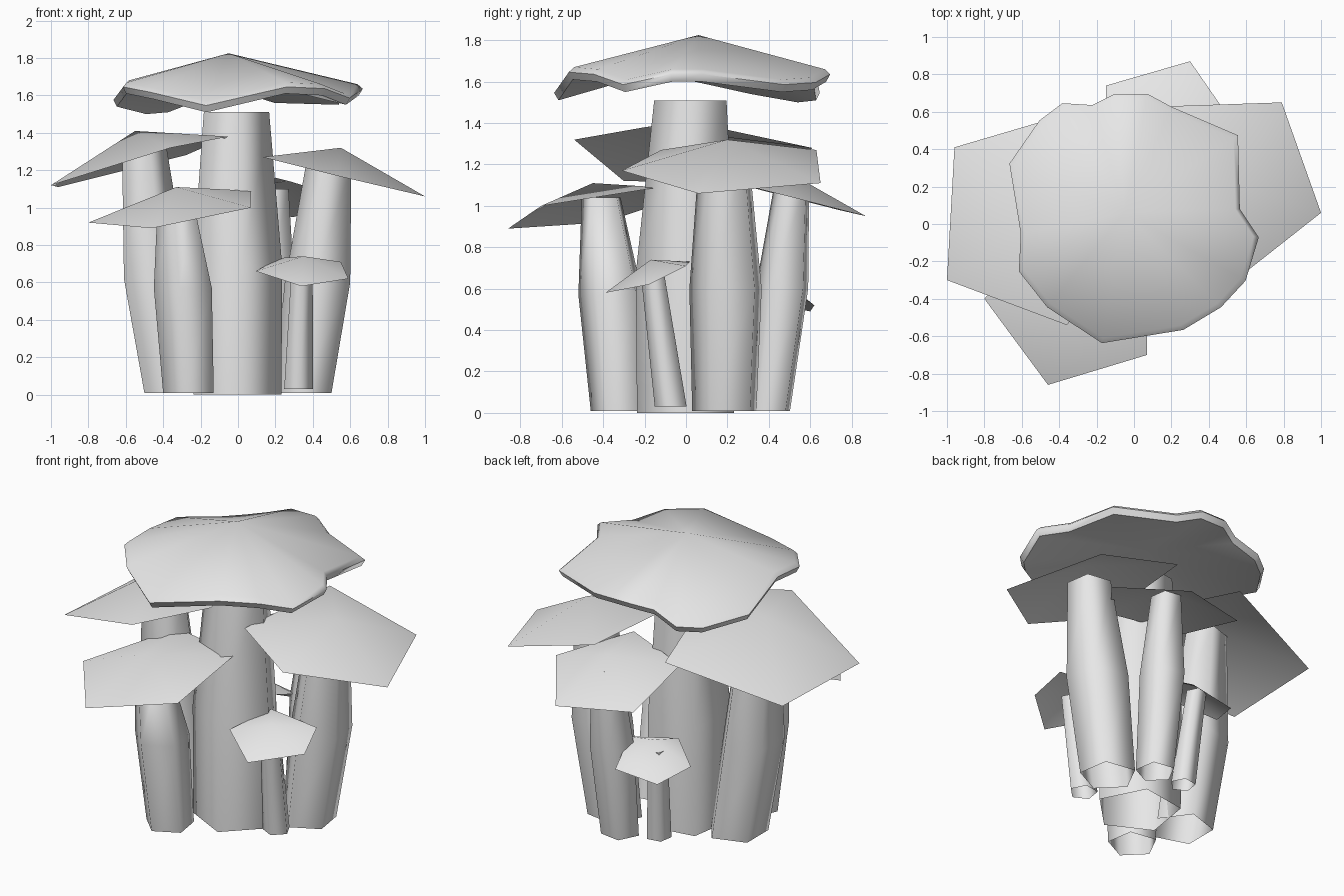
import bpy
import bmesh
import math
from mathutils import Vector

default_cube = bpy.data.objects.get("Cube")
if default_cube:
    bpy.data.objects.remove(default_cube, do_unlink=True)

# One plain grey for the whole cluster
grey = bpy.data.materials.new("plain_grey")
grey.use_nodes = True
colour = (0.8, 0.8, 0.8, 1.0)
grey.diffuse_color = colour
for node in grey.node_tree.nodes:
    if node.type == "BSDF_PRINCIPLED":
        node.inputs["Base Color"].default_value = colour


def finish(name, bm, sharp_angle):
    """Turn a bmesh into a smooth shaded, coloured object."""
    mesh = bpy.data.meshes.new(name)
    bm.to_mesh(mesh)
    bm.free()
    mesh.materials.append(grey)
    for polygon in mesh.polygons:
        polygon.use_smooth = True
    mesh.set_sharp_from_angle(angle=math.radians(sharp_angle))
    created = bpy.data.objects.new(name, mesh)
    bpy.context.collection.objects.link(created)
    return created


def bridge(bm, lower, upper):
    """Join two rings of vertices with a band of quads."""
    count = len(lower)
    for i in range(count):
        j = (i + 1) % count
        bm.faces.new((lower[i], lower[j], upper[j], upper[i]))


def fan(bm, ring, tip):
    """Join a ring of vertices to a single tip."""
    for i, vertex in enumerate(ring):
        bm.faces.new((vertex, ring[(i + 1) % len(ring)], tip))


def stem(name, turn, sections, sides=5):
    """Loft a stalk, open below, through sections given as (x, y, z, radius)."""
    bm = bmesh.new()
    rings = []
    for x, y, z, radius in sections:
        ring = []
        for i in range(sides):
            angle = math.tau * i / sides + math.radians(turn)
            offset = Vector((math.cos(angle), math.sin(angle), 0)) * radius
            ring.append(bm.verts.new(Vector((x, y, z)) + offset))
        rings.append(ring)
    for lower, upper in zip(rings, rings[1:]):
        bridge(bm, lower, upper)
    bm.faces.new(rings[-1])
    return finish(name, bm, 78)


def thin_cap(name, apex, rim):
    """Make a single sheet cap, falling from its apex to its rim."""
    bm = bmesh.new()
    fan(bm, [bm.verts.new(point) for point in rim], bm.verts.new(apex))
    return finish(name, bm, 80)


def thick_cap(name, apex, rim, thickness):
    """Make a cap with a rounded edge and a hollow underside."""
    bm = bmesh.new()
    centre = Vector(apex)
    down = Vector((0, 0, -thickness))

    def inset_ring(scale, drop):
        ring = []
        for point in rim:
            spot = Vector(point)
            flat = Vector((spot.x - centre.x, spot.y - centre.y, 0))
            ring.append(bm.verts.new(spot - flat * (1 - scale) + down * drop))
        return ring

    top, edge, base = inset_ring(0.97, 0), inset_ring(1.01, 0.4), inset_ring(0.98, 1)
    fan(bm, top, bm.verts.new(centre))
    bridge(bm, edge, top)
    bridge(bm, base, edge)
    fan(bm, list(reversed(base)), bm.verts.new(centre + 2 * down))
    bmesh.ops.recalc_face_normals(bm, faces=bm.faces)
    return finish(name, bm, 65)


# Stalks
stem("centre_stem", -9, [(-.015, .01, 0, .25), (-.015, .01, .68, .255), (-.017, .03, 1.51, .186)])
stem("left_side_stem", 45, [(.353, .193, .01, .165), (.434, .2, .6, .186), (.49, .19, 1.22, .13)])
stem("right_side_stem", 0, [(-.355, 0, .01, .18), (-.456, 0, .62, .19), (-.515, .01, 1.34, .13)])
stem("front_stem", 45, [(-.258, -.318, .01, .144), (-.287, -.357, .57, .165), (-.33, -.405, 1.04, .1)])
stem("back_stem", 45, [(.175, .4, .01, .115), (.18, .47, .6, .135), (.19, .515, 1.1, .09)])
stem("small_front_stem", -9, [(.32, -.07, .03, .082), (.34, -.16, .68, .06)])
stem("small_back_stem", 135, [(-.06, .36, .03, .075), (-.1, .43, .62, .06)])

# Large top cap
thick_cap("top_cap", (-.05, .06, 1.825), [
    (.66, -.07, 1.66), (.56, .08, 1.66), (.55, .47, 1.61), (.2, .62, 1.62),
    (.07, .69, 1.66), (-.1, .69, 1.66), (-.22, .63, 1.63), (-.38, .64, 1.57),
    (-.5, .55, 1.56), (-.66, .32, 1.6), (-.6, -.05, 1.68), (-.61, -.25, 1.67),
    (-.46, -.44, 1.64), (-.17, -.63, 1.57), (.26, -.56, 1.67), (.46, -.44, 1.66),
    (.59, -.3, 1.61)], .06)

# Five sided side caps, tilted outward
thin_cap("left_side_cap", (.55, .2, 1.32), [
    (1, .06, 1.06), (.79, .65, 1.11), (.2, .63, 1.27), (.13, -.12, 1.27), (.53, -.31, 1.17)])
thin_cap("right_side_cap", (-.55, 0, 1.41), [
    (-1, -.3, 1.12), (-.36, -.54, 1.32), (-.05, -.2, 1.38), (-.28, .61, 1.28), (-.96, .41, 1.11)])
thin_cap("front_cap", (-.33, -.45, 1.11), [
    (-.8, -.4, .92), (-.46, -.86, .89), (.07, -.7, 1), (.07, -.13, 1.09), (-.44, .03, 1.06)])
thin_cap("back_cap", (.2, .5, 1.16), [
    (.3, .87, .95), (-.15, .74, .98), (-.15, .27, 1.1), (.28, .12, 1.14), (.57, .48, 1.05)])

# Small caps
thin_cap("small_front_cap", (.35, -.17, .74), [
    (.095, -.22, .66), (.34, -.39, .58), (.59, -.18, .62), (.55, 0, .71), (.22, .02, .73)])
thin_cap("small_back_cap", (-.08, .43, .67), [
    (.06, .62, .52), (-.22, .6, .49), (-.3, .38, .54), (-.13, .26, .63), (.1, .42, .64)])
